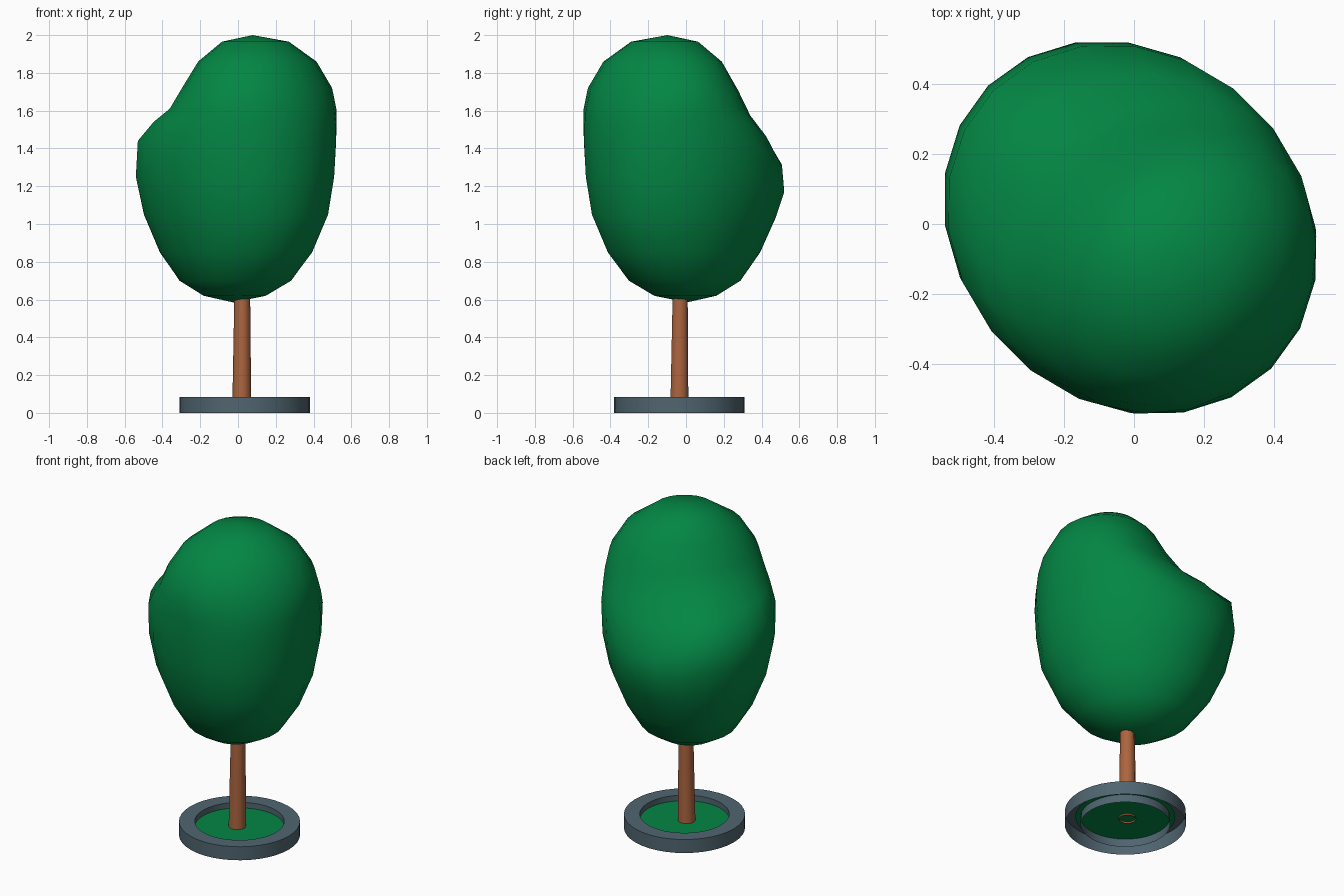
import bpy, bmesh, math

cube = bpy.data.objects.get("Cube")
if cube:
    bpy.data.objects.remove(cube, do_unlink=True)


def material(name, color):
    mat = bpy.data.materials.new(name)
    mat.use_nodes = True
    mat.diffuse_color = (*color, 1)
    node = mat.node_tree.nodes["Principled BSDF"]
    node.inputs["Base Color"].default_value = (*color, 1)
    node.inputs["Roughness"].default_value = 0.8
    return mat


GREEN = material("leaf green", (0.001, 0.24, 0.058))
GREY = material("slate grey", (0.08, 0.13, 0.16))
BROWN = material("bark brown", (0.41, 0.13, 0.05))


def loft(name, rings, sides, mat, start=None, end=None, angle=40):
    """Skin elliptical rings (z, centre x, centre y, radius x, radius y); poles close the ends."""
    bm = bmesh.new()
    loops = []
    for z, cx, cy, rx, ry in rings:
        turns = [math.tau * i / sides for i in range(sides)]
        loops.append([bm.verts.new((cx + rx * math.cos(a), cy + ry * math.sin(a), z))
                      for a in turns])
    for low, high in zip(loops, loops[1:]):
        for i in range(sides):
            j = (i + 1) % sides
            bm.faces.new((low[i], low[j], high[j], high[i]))
    for pole, loop, flip in ((start, loops[0], True), (end, loops[-1], False)):
        if pole:
            tip = bm.verts.new(pole)
            for i in range(sides):
                j = (i + 1) % sides
                a, b = (j, i) if flip else (i, j)
                bm.faces.new((loop[a], loop[b], tip))
    mesh = bpy.data.meshes.new(name)
    bm.to_mesh(mesh)
    bm.free()
    mesh.materials.append(mat)
    obj = bpy.data.objects.new(name, mesh)
    bpy.context.collection.objects.link(obj)
    bpy.ops.object.select_all(action="DESELECT")
    obj.select_set(True)
    bpy.context.view_layer.objects.active = obj
    bpy.ops.object.shade_smooth_by_angle(angle=math.radians(angle))
    return obj


# Planter ring, open underneath, with a sunken ground disc
BX, BY = 0.035, -0.035
TOP = 0.085
profile = [(0, 0.345), (TOP, 0.345), (TOP, 0.255), (0, 0.255)]
loft("planter_ring", [(z, BX, BY, r, r) for z, r in profile], 40, GREY)
loft("ground_disc", [(0.05, BX, BY, 0.285, 0.285)], 40, GREEN, end=(BX, BY, 0.05))

# Tapered trunk
loft("trunk", [(0.04, 0.02, BY, 0.05, 0.05), (0.75, 0.023, -0.03, 0.04, 0.04)], 10, BROWN,
     end=(0.023, -0.03, 0.75), angle=50)

# Crown: height, reach away from the shoulder, reach along the shoulder, half width
sections = [
    (0.62, -0.16, 0.18, 0.16),
    (0.70, -0.31, 0.32, 0.28),
    (0.85, -0.44, 0.44, 0.37),
    (1.05, -0.53, 0.53, 0.45),
    (1.25, -0.56, 0.575, 0.49),
    (1.44, -0.57, 0.555, 0.495),
    (1.54, -0.565, 0.43, 0.475),
    (1.61, -0.555, 0.30, 0.455),
    (1.72, -0.525, 0.21, 0.425),
    (1.86, -0.45, 0.13, 0.335),
    (1.965, -0.32, 0.03, 0.18),
]
rings = [(z, (lo + hi) / 2, 0.015, (hi - lo) / 2, w) for z, lo, hi, w in sections]
crown = loft("crown", rings, 22, GREEN, start=(0.02, 0.015, 0.585),
             end=(-0.125, 0.015, 2.0), angle=80)

# Let the shoulder sag on its back flank
for vert in crown.data.vertices:
    x, y, z = vert.co
    near = max(0, 1 - abs(z - 1.45) / 0.45)
    vert.co.z -= 1.1 * near * max(0, x) * max(0, -y)

# Turn the shoulder towards the back right
crown.rotation_euler.z = math.radians(135)
